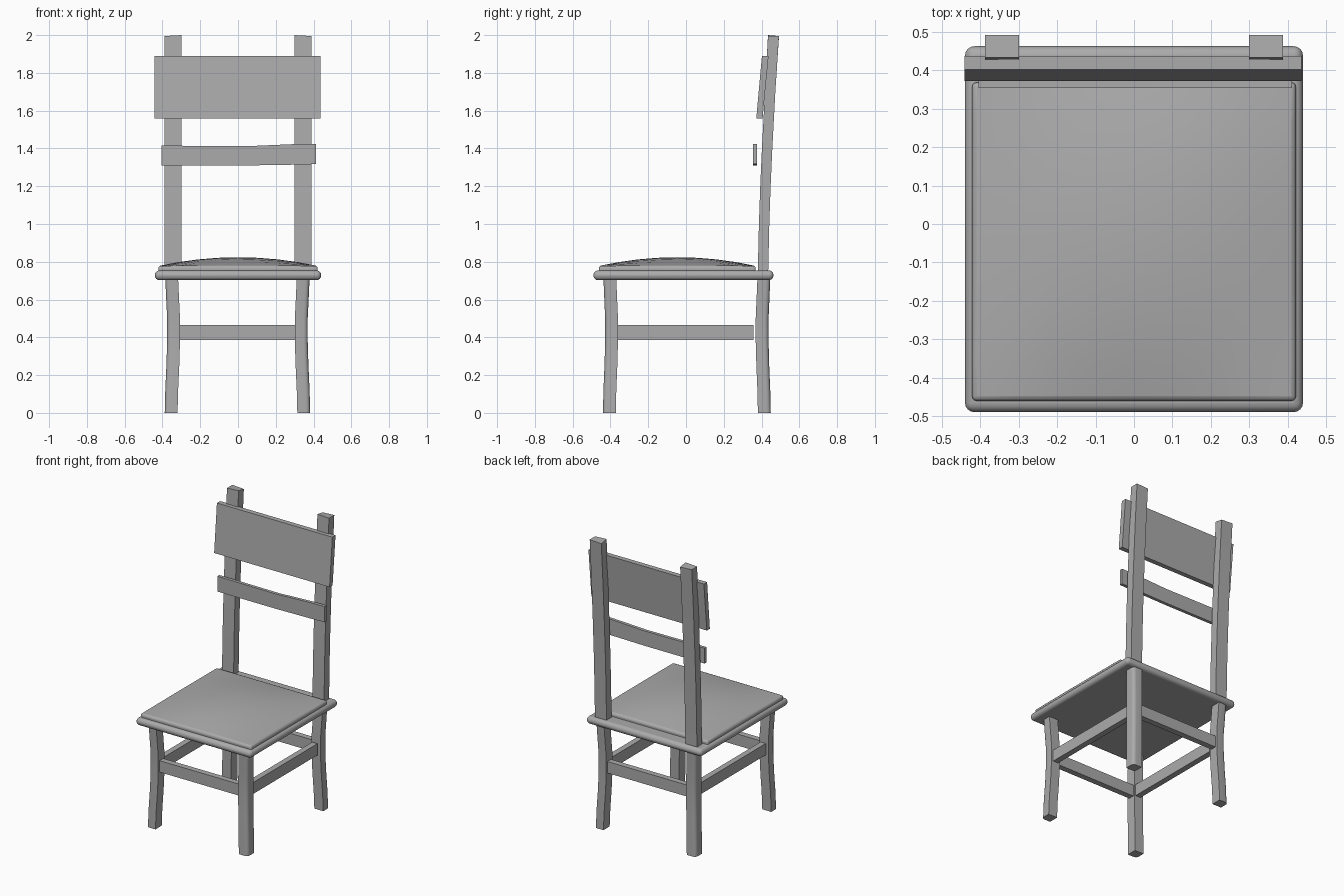
import bpy, bmesh, math

if "Cube" in bpy.data.objects:
    bpy.data.objects.remove(bpy.data.objects["Cube"])

# Dark grey finish shared by every part
grey = bpy.data.materials.new("dark_grey")
grey.diffuse_color = (0.41, 0.41, 0.41, 1)
grey.use_nodes = True
grey.node_tree.nodes["Principled BSDF"].inputs["Base Color"].default_value = grey.diffuse_color


def finish(name, bm, bevel=0, segments=3, smooth=True):
    bmesh.ops.recalc_face_normals(bm, faces=bm.faces)
    me = bpy.data.meshes.new(name)
    bm.to_mesh(me)
    bm.free()
    me.materials.append(grey)
    ob = bpy.data.objects.new(name, me)
    bpy.context.collection.objects.link(ob)
    if bevel:
        m = ob.modifiers.new("bevel", 'BEVEL')
        m.width, m.segments = bevel, segments
    if smooth:
        bpy.ops.object.select_all(action='DESELECT')
        bpy.context.view_layer.objects.active = ob
        ob.select_set(True)
        bpy.ops.object.shade_smooth_by_angle(angle=math.radians(35))
    return ob


def loft(name, rings, **kw):
    """Skin a list of equal-length point rings and cap both ends."""
    bm = bmesh.new()
    vs = [[bm.verts.new(p) for p in r] for r in rings]
    n = len(vs[0])
    for a, b in zip(vs, vs[1:]):
        for i in range(n):
            j = (i + 1) % n
            bm.faces.new((a[i], a[j], b[j], b[i]))
    bm.faces.new(vs[0])
    bm.faces.new(vs[-1])
    return finish(name, bm, **kw)


def rect(x0, x1, y0, y1, z):
    return [(x0, y0, z), (x1, y0, z), (x1, y1, z), (x0, y1, z)]


def box(name, x0, x1, y0, y1, z0, z1, **kw):
    return loft(name, [rect(x0, x1, y0, y1, z0), rect(x0, x1, y0, y1, z1)], **kw)


# Seat board with a half-round edge
box("seat", -0.44, 0.44, -0.49, 0.463, 0.703, 0.754, bevel=0.024, segments=4)

# Domed cushion: a grid top over a short skirt, rim and corners rounded
bm = bmesh.new()
bmesh.ops.create_grid(bm, x_segments=8, y_segments=8, size=1)
for v in bm.verts:
    u, w = v.co.x, v.co.y
    dome = 0.778 + 0.046 * (1 - u * u) * (1 - w * w)
    v.co = (u * 0.422, -0.046 + w * 0.415, dome)
rim = [e for e in bm.edges if e.is_boundary]
for g in bmesh.ops.extrude_edge_only(bm, edges=rim)["geom"]:
    if isinstance(g, bmesh.types.BMVert):
        g.co.z = 0.745
finish("cushion", bm, bevel=0.013)

# Gently bowed legs, outer corner rounded
LEG = [(0.0, 0.003), (0.12, 0.0), (0.25, -0.006), (0.38, -0.010),
       (0.5, -0.010), (0.6, -0.005), (0.71, 0.0)]


def leg(name, sx, yc, sy):
    h, r = 0.034, 0.022
    sec = [(-h, -h), (h, -h)]
    for k in range(5):
        a = k * math.pi / 8
        sec.append((h - r + r * math.cos(a), h - r + r * math.sin(a)))
    sec.append((-h, h))
    rings = []
    for z, d in LEG:
        dy = -d if yc < 0 else d
        rings.append([(sx * (0.348 + d + x) - 0.003, yc + dy * 0.9 + sy * y, z) for x, y in sec])
    loft(name, rings)


# Back posts, leaning back above the seat
POST = [(0.74, 0.38), (1.0, 0.386), (1.2, 0.393), (1.4, 0.402), (1.7, 0.418)]
for sx, side in ((-1, "left"), (1, "right")):
    leg("front_leg_" + side, sx, -0.403, -1)
    leg("back_leg_" + side, sx, 0.412, 1)
    rings = [rect(sx * 0.30, sx * 0.388, y, y + 0.055, z) for z, y in POST]
    rings.append([(sx * x, y, z) for x, y, z in ((0.30, 0.434, 2.0), (0.388, 0.434, 1.995),
                                                (0.388, 0.492, 1.995), (0.30, 0.492, 1.99))])
    loft("back_post_" + side, rings)
    # Side stretchers
    xs = sorted((sx * 0.315, sx * 0.355))
    box("side_stretcher_" + side, *xs, -0.37, 0.357, 0.387, 0.466, smooth=False)

# Front and back stretchers
box("front_stretcher", -0.31, 0.31, -0.413, -0.373, 0.387, 0.466, smooth=False)
box("back_stretcher", -0.31, 0.31, 0.384, 0.424, 0.387, 0.466, smooth=False)

# Wide top slat, leaning with the posts
loft("top_slat", [rect(-0.442, 0.436, 0.372, 0.405, 1.558),
                  rect(-0.442, 0.436, 0.402, 0.437, 1.89)], smooth=False)

# Narrow lower slat, rising slightly at one end
slat = []
for x, z0, z1 in ((-0.405, 1.31, 1.415), (0.05, 1.31, 1.412), (0.3, 1.314, 1.423), (0.412, 1.317, 1.424)):
    slat.append([(x, 0.354, z0), (x, 0.376, z0), (x, 0.376, z1), (x, 0.354, z1)])
loft("lower_slat", slat, smooth=False)
